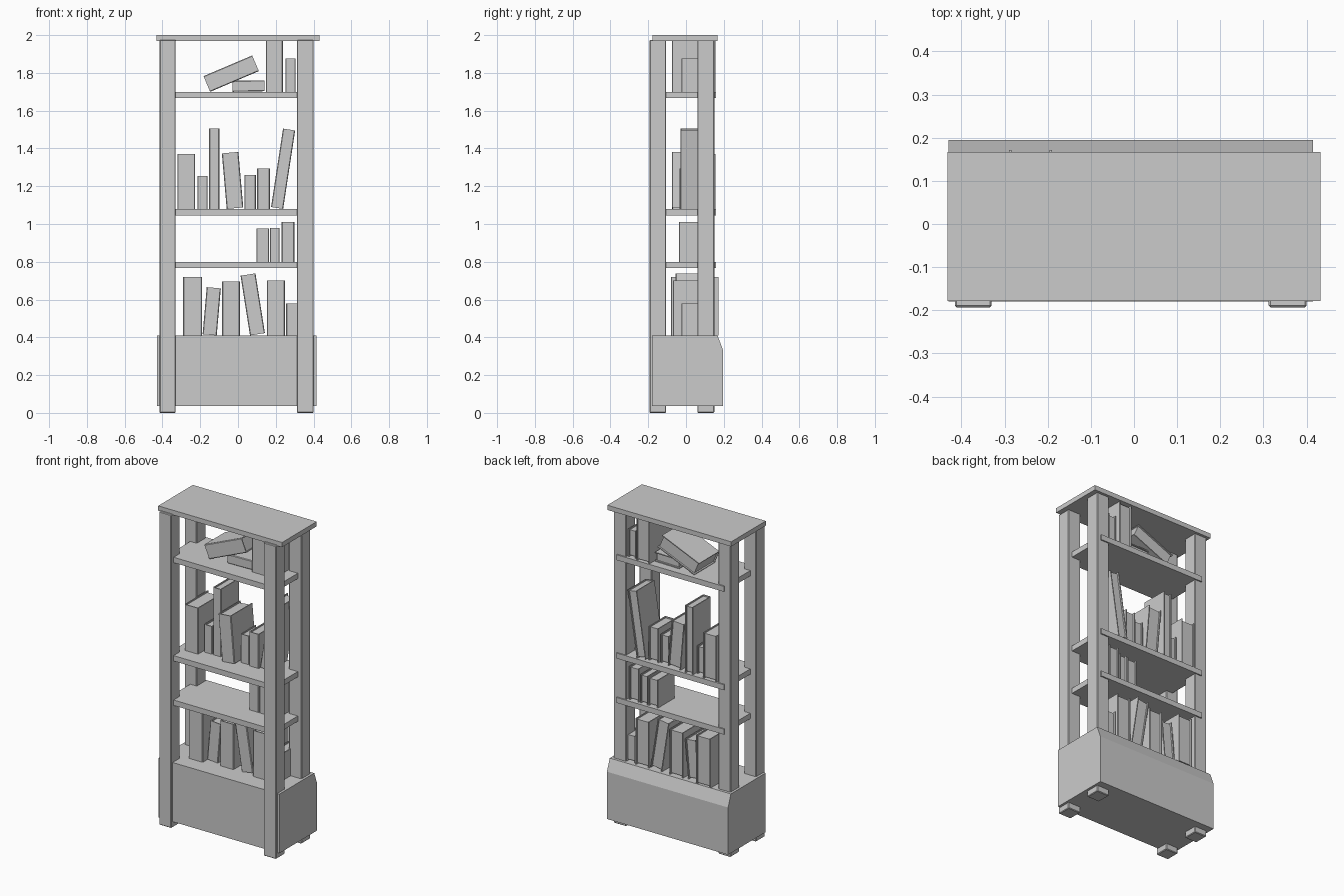
import bpy, bmesh, math
from mathutils import Matrix, Vector

if "Cube" in bpy.data.objects:
    bpy.data.objects.remove(bpy.data.objects["Cube"])


def finish(name, bm):
    bmesh.ops.recalc_face_normals(bm, faces=bm.faces)
    mesh = bpy.data.meshes.new(name)
    bm.to_mesh(mesh)
    bm.free()
    ob = bpy.data.objects.new(name, mesh)
    bpy.context.collection.objects.link(ob)
    return ob


def add_box(bm, lo, hi):
    lo, hi = Vector(lo), Vector(hi)
    m = Matrix.Translation((lo + hi) / 2) @ Matrix.Diagonal((*(hi - lo), 1))
    bmesh.ops.create_cube(bm, size=1, matrix=m)


def box(name, lo, hi, bevel=0):
    bm = bmesh.new()
    add_box(bm, lo, hi)
    ob = finish(name, bm)
    if bevel:
        mod = ob.modifiers.new("bevel", 'BEVEL')
        mod.width, mod.segments = bevel, 1
    return ob


def extrude(bm, points, direction):
    face = bm.faces.new([bm.verts.new(p) for p in points])
    geom = bmesh.ops.extrude_face_region(bm, geom=[face], use_keep_orig=True)["geom"]
    verts = [g for g in geom if isinstance(g, bmesh.types.BMVert)]
    bmesh.ops.translate(bm, vec=direction, verts=verts)


def book(name, x, shelf, w, h, y0, y1, lean=0):
    """Cover folded round an inset page block; x is the middle of the foot, lean in degrees."""
    bm = bmesh.new()
    a, t, c = w / 2, 0.006, 0.004
    cover = [(-a, y1), (-a, y0 + c), (-a + c, y0), (a - c, y0), (a, y0 + c), (a, y1),
             (a - t, y1), (a - t, y0 + t), (-a + t, y0 + t), (-a + t, y1)]
    extrude(bm, [(px, py, 0) for px, py in cover], (0, 0, h))
    add_box(bm, (-a + t, y0 + t, 0.008), (a - t, y1 - 0.01, h - 0.008))
    ob = finish(name, bm)
    r = math.radians(lean)
    ob.rotation_euler.y = r
    ob.location = (x, 0, shelf + a * abs(math.sin(r)))


# Top board
box("top_board", (-0.432, -0.178, 1.97), (0.432, 0.167, 2.0))

# Corner posts, running down to the floor as feet
for side, x0, x1 in (("left", -0.415, -0.33), ("right", 0.312, 0.40)):
    for place, y0, y1 in (("front", -0.193, -0.105), ("back", 0.06, 0.15)):
        box(f"{place}_{side}_post", (x0, y0, 0), (x1, y1, 1.975), 0.004)

# Base chest with sloped upper back edge
bm = bmesh.new()
side_profile = [(-0.18, 0.037), (0.195, 0.037), (0.195, 0.335), (0.167, 0.41), (-0.18, 0.41)]
extrude(bm, [(-0.43, y, z) for y, z in side_profile], (0.845, 0, 0))
finish("base_chest", bm)

# Shelves
for name, z in (("lower", 0.80), ("middle", 1.08), ("upper", 1.70)):
    box(f"{name}_shelf", (-0.375, -0.17, z - 0.034), (0.375, 0.158, z))

# Books per shelf: foot x, thickness, height, front y, back y, lean
rows = {
    "bottom": (0.41, [(-0.24, 0.10, 0.31, -0.08, 0.172, 0),
                      (-0.15, 0.075, 0.25, -0.04, 0.14, 5),
                      (-0.037, 0.095, 0.285, -0.06, 0.15, 0),
                      (0.103, 0.08, 0.32, -0.055, 0.15, -9),
                      (0.20, 0.095, 0.29, -0.07, 0.15, 0),
                      (0.29, 0.07, 0.17, -0.025, 0.14, 0)]),
    "lower": (0.80, [(0.131, 0.068, 0.175, -0.03, 0.14, 0),
                     (0.195, 0.052, 0.18, -0.03, 0.14, 0),
                     (0.265, 0.068, 0.21, -0.038, 0.14, 0)]),
    "middle": (1.08, [(-0.274, 0.095, 0.29, -0.075, 0.155, 0),
                      (-0.188, 0.055, 0.175, -0.03, 0.12, 0),
                      (-0.126, 0.055, 0.425, -0.03, 0.15, 0),
                      (-0.016, 0.088, 0.295, -0.075, 0.14, -5),
                      (0.064, 0.06, 0.18, -0.025, 0.12, 0),
                      (0.135, 0.068, 0.215, -0.035, 0.13, 0),
                      (0.207, 0.065, 0.42, -0.03, 0.15, 8.7)]),
    "upper": (1.70, [(-0.165, 0.09, 0.28, -0.075, 0.13, 67),
                     (-0.03, 0.058, 0.17, -0.06, 0.11, 89),
                     (0.193, 0.09, 0.27, -0.075, 0.155, 0),
                     (0.278, 0.055, 0.175, -0.025, 0.14, 0)]),
}
for row, (z, books) in rows.items():
    for i, (x, w, h, y0, y1, lean) in enumerate(books, 1):
        book(f"{row}_book_{i}", x, z, w, h, y0, y1, lean)
